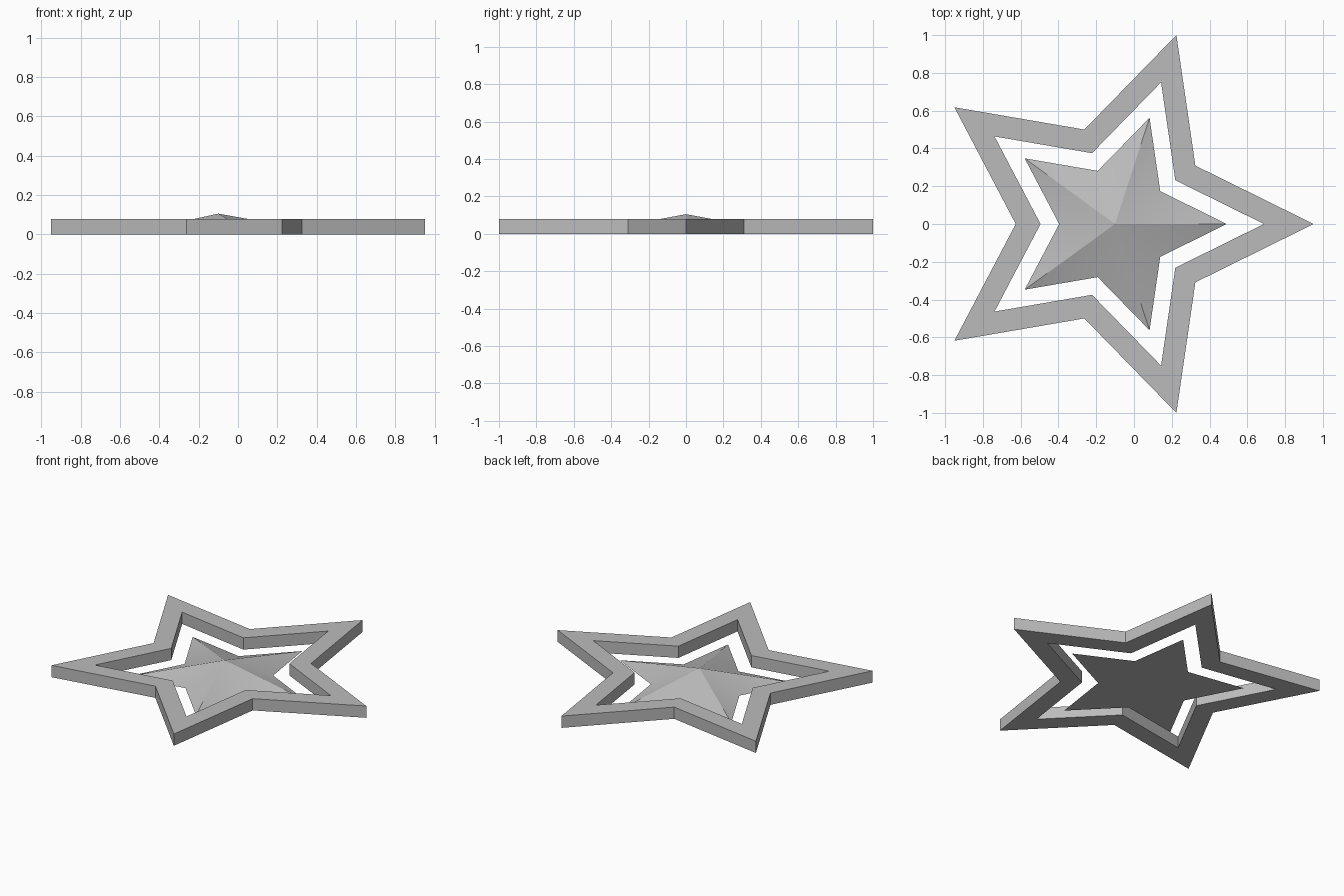
import bpy, bmesh, math

cube = bpy.data.objects.get("Cube")
if cube:
    bpy.data.objects.remove(cube, do_unlink=True)

R = 1 / math.sin(math.radians(72))                   # outer tip radius
CX = R * (1 - math.cos(math.radians(36))) / -2       # star centre on x

grey = bpy.data.materials.new("grey")
grey.use_nodes = True
grey.diffuse_color = (0.5, 0.5, 0.5, 1)
grey.node_tree.nodes["Principled BSDF"].inputs["Base Color"].default_value = grey.diffuse_color


def star(bm, scale, z):
    """Ring of ten vertices, tips alternating with half-radius notches."""
    ring = []
    for i in range(10):
        r = R * scale * (0.5 if i % 2 else 1)
        a = math.radians(36 * i)
        ring.append(bm.verts.new((r * math.cos(a), r * math.sin(a), z)))
    return ring


def bridge(bm, a, b):
    for i in range(10):
        j = (i + 1) % 10
        bm.faces.new((a[i], a[j], b[j], b[i]))


def finish(bm, name):
    bmesh.ops.recalc_face_normals(bm, faces=bm.faces[:])
    mesh = bpy.data.meshes.new(name)
    bm.to_mesh(mesh)
    bm.free()
    mesh.materials.append(grey)
    obj = bpy.data.objects.new(name, mesh)
    obj.location.x = CX
    bpy.context.collection.objects.link(obj)
    bpy.ops.object.select_all(action='DESELECT')
    obj.select_set(True)
    bpy.context.view_layer.objects.active = obj
    bpy.ops.object.shade_smooth_by_angle(angle=math.radians(30))


# Open star frame with a rectangular section
bm = bmesh.new()
top = 0.075 * R
loops = [star(bm, 1, 0), star(bm, 1, top), star(bm, 0.75, top), star(bm, 0.75, 0)]
for k in range(4):
    bridge(bm, loops[k], loops[(k + 1) % 4])
finish(bm, "star_frame")

# Faceted inner star rising to a central peak
bm = bmesh.new()
base = star(bm, 0.75 ** 2, 0)
peak = bm.verts.new((0, 0, 0.1 * R))
for i in range(10):
    bm.faces.new((base[i], base[(i + 1) % 10], peak))
bm.faces.new(base[::-1])
finish(bm, "inner_star")
